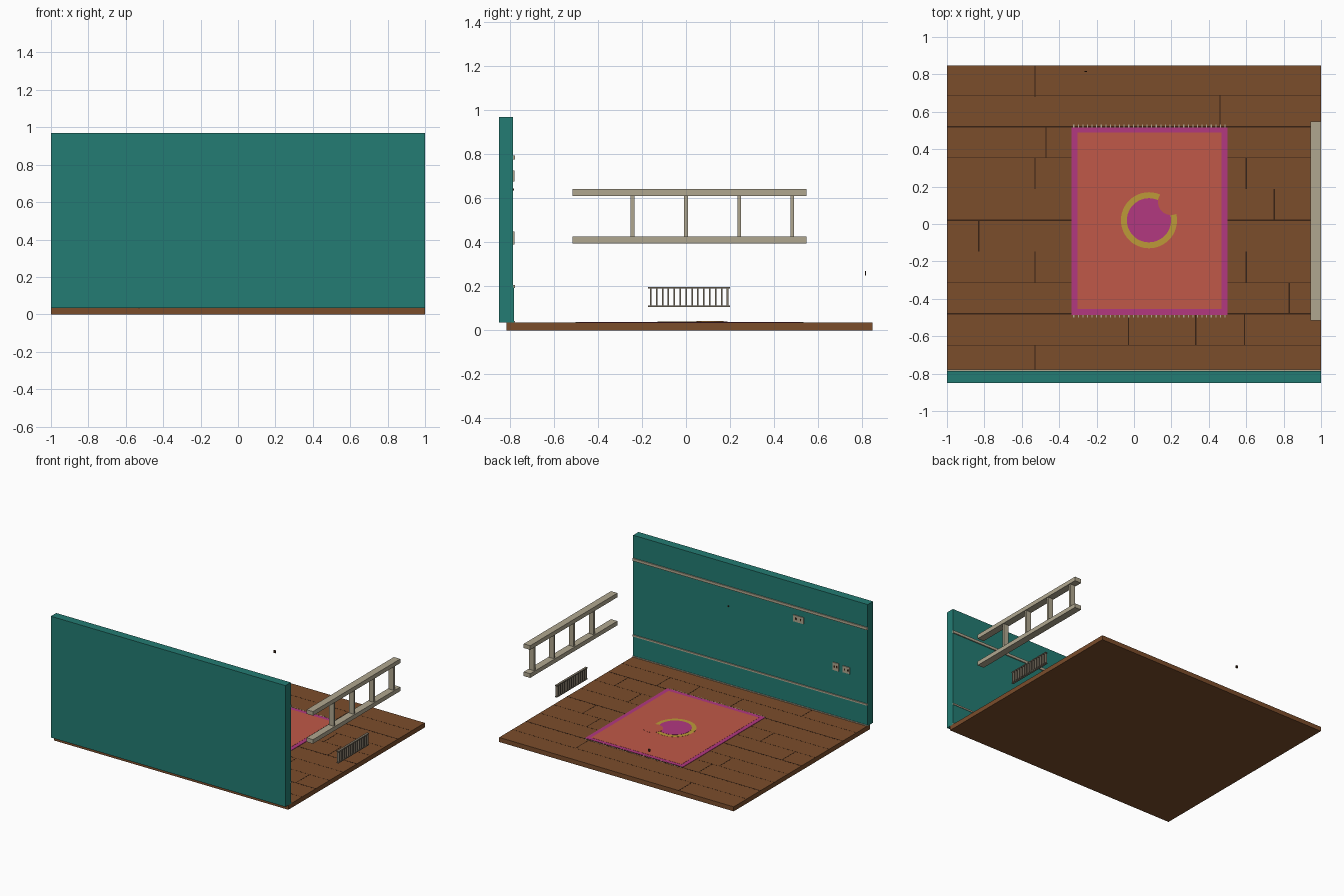
import bpy, bmesh, math

cube = bpy.data.objects.get("Cube")
if cube:
    bpy.data.objects.remove(cube, do_unlink=True)


def material(name, *rgb):
    lin = [((c / 255 + 0.055) / 1.055) ** 2.4 for c in rgb] + [1]
    m = bpy.data.materials.new(name)
    m.use_nodes = True
    m.diffuse_color = lin
    m.node_tree.nodes["Principled BSDF"].inputs["Base Color"].default_value = lin
    return m


teal = material("teal paint", 35, 124, 115)
brown = material("brown wood", 123, 77, 43)
seam = material("dark seam", 56, 34, 20)
red = material("rug red", 192, 88, 72)
pink = material("rug magenta", 178, 56, 128)
gold = material("rug gold", 190, 154, 56)
beige = material("beige paint", 176, 167, 144)
grey = material("radiator grey", 130, 120, 104)


def boxes(name, mat, items):
    """One object from boxes given as (x0, x1, y0, y1, z0, z1)."""
    bm = bmesh.new()
    for x0, x1, y0, y1, z0, z1 in items:
        verts = bmesh.ops.create_cube(bm, size=1)["verts"]
        bmesh.ops.scale(bm, vec=(x1 - x0, y1 - y0, z1 - z0), verts=verts)
        bmesh.ops.translate(bm, vec=((x0 + x1) / 2, (y0 + y1) / 2, (z0 + z1) / 2), verts=verts)
    return finish(name, mat, bm)


def disc(name, mat, x, y, z, radius):
    bm = bmesh.new()
    verts = bmesh.ops.create_cone(bm, cap_ends=True, segments=48, radius1=radius,
                                  radius2=radius, depth=0.001)["verts"]
    bmesh.ops.translate(bm, vec=(x, y, z), verts=verts)
    return finish(name, mat, bm)


def finish(name, mat, bm):
    mesh = bpy.data.meshes.new(name)
    bm.to_mesh(mesh)
    bm.free()
    mesh.materials.append(mat)
    ob = bpy.data.objects.new(name, mesh)
    bpy.context.collection.objects.link(ob)
    return ob


# Floor slab with seams between the board rows
TOP = 0.035
Y0, Y1 = -0.815, 0.847
boxes("floor", brown, [(-1, 1, Y0, Y1, 0, TOP)])
ROW = 0.167
seams = []
for i in range(1, 10):
    y = 0.855 - i * ROW
    w = 0.004 if i % 3 == 2 else 0.001
    seams.append((-1, 1, y - w, y + w, TOP - 0.003, TOP + 0.0006))
joints = [[-0.53], [0.46], [-0.47, 0.3], [-0.53, 0.6], [0.1, 0.75],
          [-0.83], [-0.53, 0.6], [0.83], [-0.03, 0.33, 0.59], [-0.53]]
for i, row in enumerate(joints):
    top = min(0.855 - i * ROW, Y1)
    for x in row:
        seams.append((x - 0.003, x + 0.003, max(top - ROW, Y0), top, TOP - 0.003, TOP + 0.0006))
boxes("floor_seams", seam, seams)

# Wall, skirting panel and trims
FACE = -0.785
boxes("wall", teal, [(-1, 1, -0.85, FACE, TOP, 0.97)])
boxes("skirting_panel", teal, [(-1, 1, FACE - 0.005, FACE + 0.004, TOP, 0.195)])
boxes("wall_trims", beige, [(-1, 1, FACE - 0.005, FACE + 0.008, 0.193, 0.205),
                            (-1, 1, FACE - 0.005, FACE + 0.008, 0.775, 0.795),
                            (-1, 1, FACE - 0.005, FACE + 0.008, TOP, TOP + 0.008)])

# Wall plates with dark sockets
plates, sockets = [], []
for x, z, w, h in ((-0.41, 0.70, 0.045, 0.025), (-0.73, 0.42, 0.025, 0.03), (-0.82, 0.42, 0.03, 0.025)):
    plates.append((x - w, x + w, FACE - 0.005, FACE + 0.006, z - h, z + h))
    for s in (-1, 1):
        cx = x + s * w * 0.45
        sockets.append((cx - 0.005, cx + 0.005, FACE, FACE + 0.007, z - 0.008, z + 0.008))
boxes("wall_plates", beige, plates)
boxes("plate_sockets", seam, sockets)
boxes("wall_nail", seam, [(0.183, 0.195, FACE - 0.005, FACE + 0.004, 0.635, 0.645)])

# Rug with border, fringe and crescent emblem
boxes("rug_border", pink, [(-0.335, 0.5, -0.487, 0.517, TOP, TOP + 0.003)])
boxes("rug_field", red, [(-0.303, 0.468, -0.455, 0.488, TOP, TOP + 0.004)])
fringe = []
for i in range(34):
    x = -0.322 + i * 0.0245
    for y in (-0.492, 0.524):
        fringe.append((x - 0.003, x + 0.003, y - 0.009, y + 0.009, TOP, TOP + 0.002))
boxes("rug_fringe", beige, fringe)
disc("rug_gold_ring", gold, 0.08, 0.02, TOP + 0.0043, 0.15)
disc("rug_pink_centre", pink, 0.08, 0.02, TOP + 0.0053, 0.118)
disc("rug_crescent_bite", red, 0.198, 0.118, TOP + 0.0063, 0.07)

# Window frame along the open side
boxes("window_rails", beige, [(0.945, 1, -0.515, 0.548, z, z + 0.032) for z in (0.394, 0.61)])
boxes("window_posts", beige, [(0.952, 0.993, y - 0.008, y + 0.008, 0.424, 0.612)
                              for y in (-0.243, 0, 0.241, 0.483)])

# Radiator
bars = [(0.957, 0.98, y - 0.0035, y + 0.0035, 0.108, 0.195)
        for y in (-0.16 + i * 0.0268 for i in range(14))]
rails = [(0.96, 0.977, -0.172, 0.2, z, z + 0.007) for z in (0.105, 0.19)]
boxes("radiator", grey, bars + rails)

# Small loose handle
boxes("small_handle", seam, [(-0.264, -0.25, 0.812, 0.818, 0.25, 0.27)])
